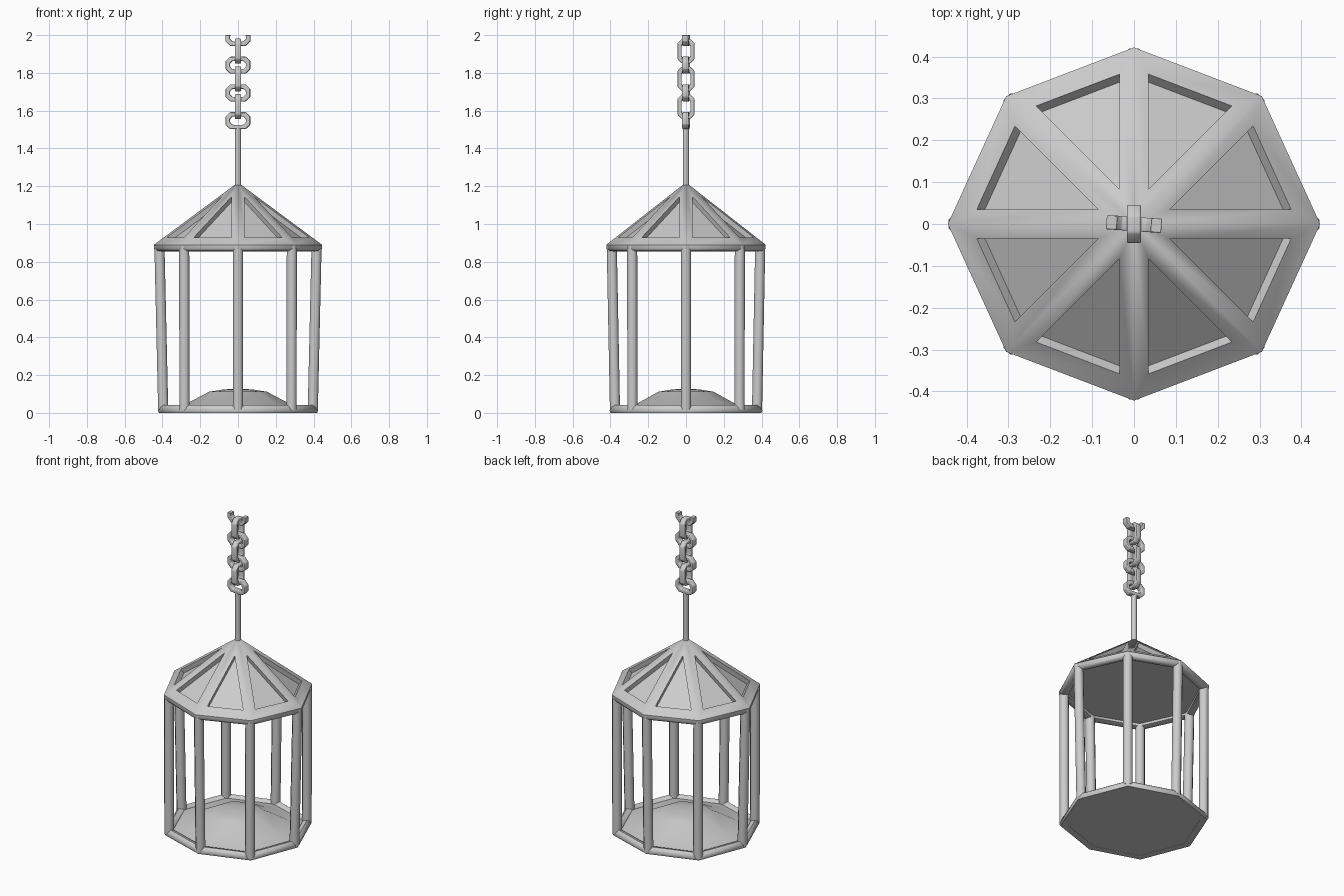
import bpy, bmesh, math
from mathutils import Vector

cube = bpy.data.objects.get("Cube")
if cube:
    bpy.data.objects.remove(cube, do_unlink=True)

grey = bpy.data.materials.new("plain_grey")
grey.use_nodes = True
grey.diffuse_color = (0.6, 0.6, 0.6, 1)
bsdf = grey.node_tree.nodes["Principled BSDF"]
bsdf.inputs["Base Color"].default_value = (0.6, 0.6, 0.6, 1)
bsdf.inputs["Roughness"].default_value = 0.6

SIDES = 8
TOP_R = [0.445, 0.432, 0.422, 0.432] * 2
LOW_R = [0.425, 0.43, 0.405, 0.43] * 2
EAVE, APEX = 0.89, 1.22


def finish(name, bm, smooth=35, bevel=0):
    bmesh.ops.recalc_face_normals(bm, faces=bm.faces)
    mesh = bpy.data.meshes.new(name)
    bm.to_mesh(mesh)
    bm.free()
    mesh.materials.append(grey)
    ob = bpy.data.objects.new(name, mesh)
    bpy.context.collection.objects.link(ob)
    if bevel:
        mod = ob.modifiers.new("soft_edges", "BEVEL")
        mod.width, mod.segments = bevel, 2
        mod.limit_method = "ANGLE"
    bpy.ops.object.select_all(action="DESELECT")
    ob.select_set(True)
    bpy.context.view_layer.objects.active = ob
    bpy.ops.object.shade_smooth_by_angle(angle=math.radians(smooth))
    return ob


def corner(radius, i, z):
    a = math.tau * i / SIDES
    return Vector((radius * math.cos(a), radius * math.sin(a), z))


def bridge(bm, loops, wrap=False):
    """Join successive closed loops of vertices with quads."""
    pairs = list(zip(loops, loops[1:])) + ([(loops[-1], loops[0])] if wrap else [])
    for a, b in pairs:
        for i in range(len(a)):
            j = (i + 1) % len(a)
            bm.faces.new((a[i], a[j], b[j], b[i]))


def rail(name, radii, profile):
    """Octagonal rail from a closed profile of (inset, height)."""
    bm = bmesh.new()
    loops = [[bm.verts.new(corner(radii[i] - d, i, z)) for i in range(SIDES)]
             for d, z in profile]
    bridge(bm, loops, wrap=True)
    finish(name, bm, 50)


def plate(name, radii, profile):
    """Closed octagonal solid from rings of (scale, height)."""
    bm = bmesh.new()
    loops = [[bm.verts.new(corner(radii[i] * s, i, z)) for i in range(SIDES)]
             for s, z in profile]
    bridge(bm, loops)
    bm.faces.new(loops[0])
    bm.faces.new(loops[-1])
    finish(name, bm)


def tube(name, start, end, radius, sides=8):
    bm = bmesh.new()
    axis = end - start
    turn = axis.to_track_quat("Z", "Y")
    loops = []
    for p in (start, end):
        loops.append([bm.verts.new(p + turn @ Vector((
            radius * math.cos(math.tau * (k + 0.5) / sides),
            radius * math.sin(math.tau * (k + 0.5) / sides), 0)))
            for k in range(sides)])
    bridge(bm, loops)
    bm.faces.new(loops[0])
    bm.faces.new(loops[1])
    finish(name, bm, 50)


# Base and eave rails
rail("base_rail", LOW_R, [(0.006, 0), (0, 0.012), (0.006, 0.032), (0.02, 0.042),
                          (0.045, 0.036), (0.055, 0.02), (0.05, 0)])
rail("eave_rail", TOP_R, [(0.008, 0.858), (0, 0.87), (0, EAVE), (0.03, 0.91),
                          (0.055, 0.89), (0.05, 0.862), (0.03, 0.855)])

# Domed floor and flat ceiling
plate("domed_floor", LOW_R, [(0.96, 0.001), (0.96, 0.022), (0.68, 0.04),
                             (0.36, 0.112), (0.18, 0.124), (0.03, 0.128)])
plate("ceiling", TOP_R, [(0.93, 0.876), (0.93, 0.884)])

# Corner posts
for i in range(SIDES):
    tube(f"post_{i + 1}", corner(LOW_R[i] - 0.029, i, 0.015),
         corner(TOP_R[i] - 0.029, i, 0.885), 0.029)

# Roof with a recessed triangular panel on each side
bm = bmesh.new()
tip = Vector((0, 0, APEX))
for i in range(SIDES):
    j = (i + 1) % SIDES
    tri = [tip, corner(TOP_R[i], i, EAVE), corner(TOP_R[j], j, EAVE)]
    normal = (tri[1] - tri[0]).cross(tri[2] - tri[0]).normalized()
    weights = [(0.77, 0.115, 0.115), (0.12, 0.765, 0.115), (0.12, 0.115, 0.765)]
    inner = [sum((p * w for p, w in zip(tri, row)), Vector()) for row in weights]
    loops = [[bm.verts.new(p) for p in ring] for ring in
             (tri, inner, [p - normal * 0.028 for p in inner])]
    bridge(bm, loops)
    bm.faces.new(loops[-1])
bmesh.ops.remove_doubles(bm, verts=bm.verts, dist=0.0005)
finish("roof", bm)

# Hanging rod
tube("hanging_rod", Vector((0, 0, 1.18)), Vector((0, 0, 1.512)), 0.018)


def link(name, z, half_w, half_h, along_y=False, cut=None):
    """Chain link: a chamfered rectangular ring, optionally cut level."""
    bm = bmesh.new()

    def outline(w, h, c):
        return [(w, h - c), (w - c, h), (c - w, h), (-w, h - c),
                (-w, c - h), (c - w, -h), (w - c, -h), (w, c - h)]

    bar, depth = 0.023, 0.017
    outer = outline(half_w, half_h, 0.025)
    hole = outline(half_w - bar, half_h - bar, 0.014)
    loops = []
    for shape, side in ((outer, -1), (outer, 1), (hole, 1), (hole, -1)):
        d = depth * side
        loops.append([bm.verts.new((d, u, z + v) if along_y else (u, d, z + v))
                      for u, v in shape])
    bridge(bm, loops, wrap=True)
    if cut:
        bmesh.ops.bisect_plane(bm, geom=bm.verts[:] + bm.edges[:] + bm.faces[:],
                               plane_co=(0, 0, cut), plane_no=(0, 0, 1),
                               clear_outer=True)
        bmesh.ops.holes_fill(bm, edges=[e for e in bm.edges if e.is_boundary])
    ob = finish(name, bm, 50, 0.005)
    ob.rotation_euler.z = math.radians(0 if along_y else -4)


# Chain of alternating wide and tall links, open at the top
for n in range(4):
    step = 0.147 * n
    link(f"wide_link_{n + 1}", 1.547 + step, 0.066, 0.045,
         cut=2.0 if n == 3 else None)
    if n < 3:
        link(f"tall_link_{n + 1}", 1.621 + step, 0.046, 0.066, along_y=True)
